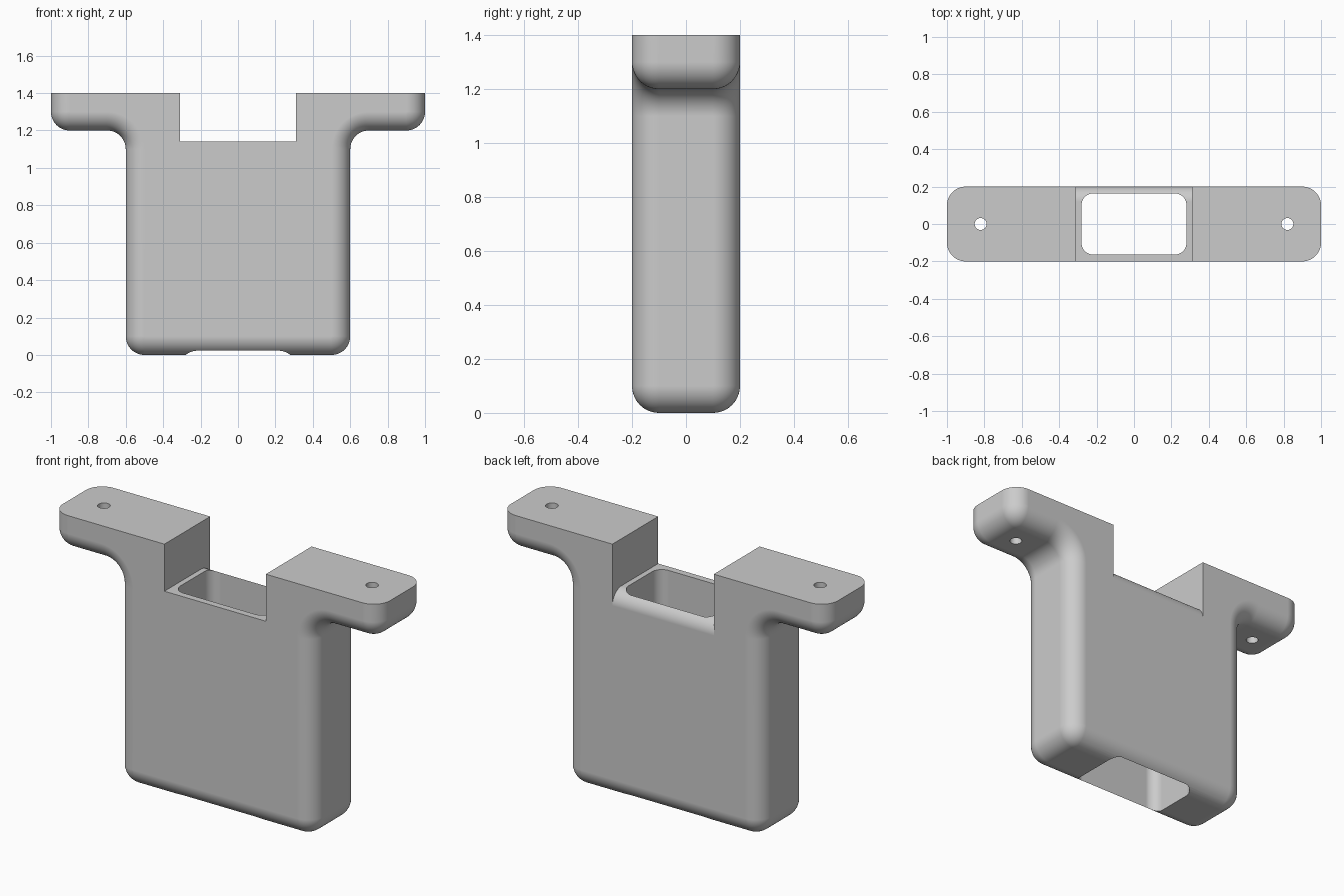
import bpy
import bmesh
from math import sin, cos, pi

cube = bpy.data.objects.get("Cube")
if cube:
    bpy.data.objects.remove(cube, do_unlink=True)

R = 0.1        # edge rounding
STEPS = 12     # segments per quarter turn
HALF_DEPTH = 0.2
TOP = 1.4

grey = bpy.data.materials.new("light grey")
grey.use_nodes = True
colour = (0.6, 0.6, 0.6, 1)
grey.diffuse_color = colour
grey.node_tree.nodes["Principled BSDF"].inputs["Base Color"].default_value = colour


def arc(cx, cy, r, start, end, steps=STEPS):
    angles = [start + (end - start) * i / steps for i in range(steps + 1)]
    return [(cx + r * cos(a), cy + r * sin(a)) for a in angles]


def loft(name, rings):
    """Skin a list of closed rings and cap both ends."""
    bm = bmesh.new()
    loops = [[bm.verts.new(p) for p in ring] for ring in rings]
    n = len(loops[0])
    for a, b in zip(loops, loops[1:]):
        for i in range(n):
            j = (i + 1) % n
            bm.faces.new((a[i], a[j], b[j], b[i]))
    bm.faces.new(loops[0])
    bm.faces.new(loops[-1])
    bmesh.ops.remove_doubles(bm, verts=bm.verts, dist=1e-5)
    bmesh.ops.recalc_face_normals(bm, faces=bm.faces)
    mesh = bpy.data.meshes.new(name)
    bm.to_mesh(mesh)
    bm.free()
    obj = bpy.data.objects.new(name, mesh)
    bpy.context.collection.objects.link(obj)
    mesh.materials.append(grey)
    return obj


def outline(inset):
    """T-shaped front outline, inset everywhere but along the top."""
    half = [(1 - inset, TOP)]
    half += arc(0.9, 1.3, R - inset, 0, -pi / 2)          # wing tip
    half += arc(0.7, 1.1, R + inset, pi / 2, pi)          # inner corner
    half += arc(0.5, 0.1, R - inset, 0, -pi / 2)          # bottom corner
    return half + [(-x, z) for x, z in reversed(half)]


def cut(target, cutter):
    cutter.hide_render = True
    mod = target.modifiers.new("cut", "BOOLEAN")
    mod.operation = "DIFFERENCE"
    mod.solver = "EXACT"
    mod.object = cutter
    bpy.context.view_layer.objects.active = target
    bpy.ops.object.modifier_apply(modifier=mod.name)
    bpy.data.objects.remove(cutter, do_unlink=True)


def prism_z(name, shape, z0, z1):
    return loft(name, [[(x, y, z) for x, y in shape] for z in (z0, z1)])


# Rounded bracket body with two wings
turns = [i / STEPS * pi / 2 for i in range(STEPS + 1)]
levels = [(-HALF_DEPTH + R - R * cos(t), R - R * sin(t)) for t in turns]
levels += [(-y, d) for y, d in reversed(levels)]
body = loft("bracket_body", [[(x, y, z) for x, z in outline(d)] for y, d in levels])

# Top notch, with a rounded rear lip
lip = 0.08
section = [(-0.3, 1.14)] + arc(HALF_DEPTH - lip, 1.14 - lip, lip, pi / 2, 0)
section += [(0.3, 1.14 - lip), (0.3, 1.6), (-0.3, 1.6)]
cut(body, loft("notch_cutter", [[(x, y, z) for y, z in section] for x in (-0.31, 0.31)]))

# Rounded rectangular shaft, open at both ends
hx, hy, r = 0.28, 0.163, 0.06
shaft = []
for k, (sx, sy) in enumerate([(1, 1), (-1, 1), (-1, -1), (1, -1)]):
    shaft += arc(sx * (hx - r), sy * (hy - r), r, k * pi / 2, (k + 1) * pi / 2)
cut(body, prism_z("shaft_cutter", shaft, -0.2, 1.7))

# Screw hole in each wing
for side in (-1, 1):
    circle = arc(side * 0.82, 0, 0.032, 0, 2 * pi, 32)[:-1]
    cut(body, prism_z("screw_hole_cutter", circle, 1.0, 1.6))

# Smooth roundings, crisp cut edges
bpy.ops.object.select_all(action="DESELECT")
body.select_set(True)
bpy.context.view_layer.objects.active = body
bpy.ops.object.shade_smooth_by_angle(angle=pi / 6)
weighted = body.modifiers.new("even shading", "WEIGHTED_NORMAL")
weighted.keep_sharp = True
